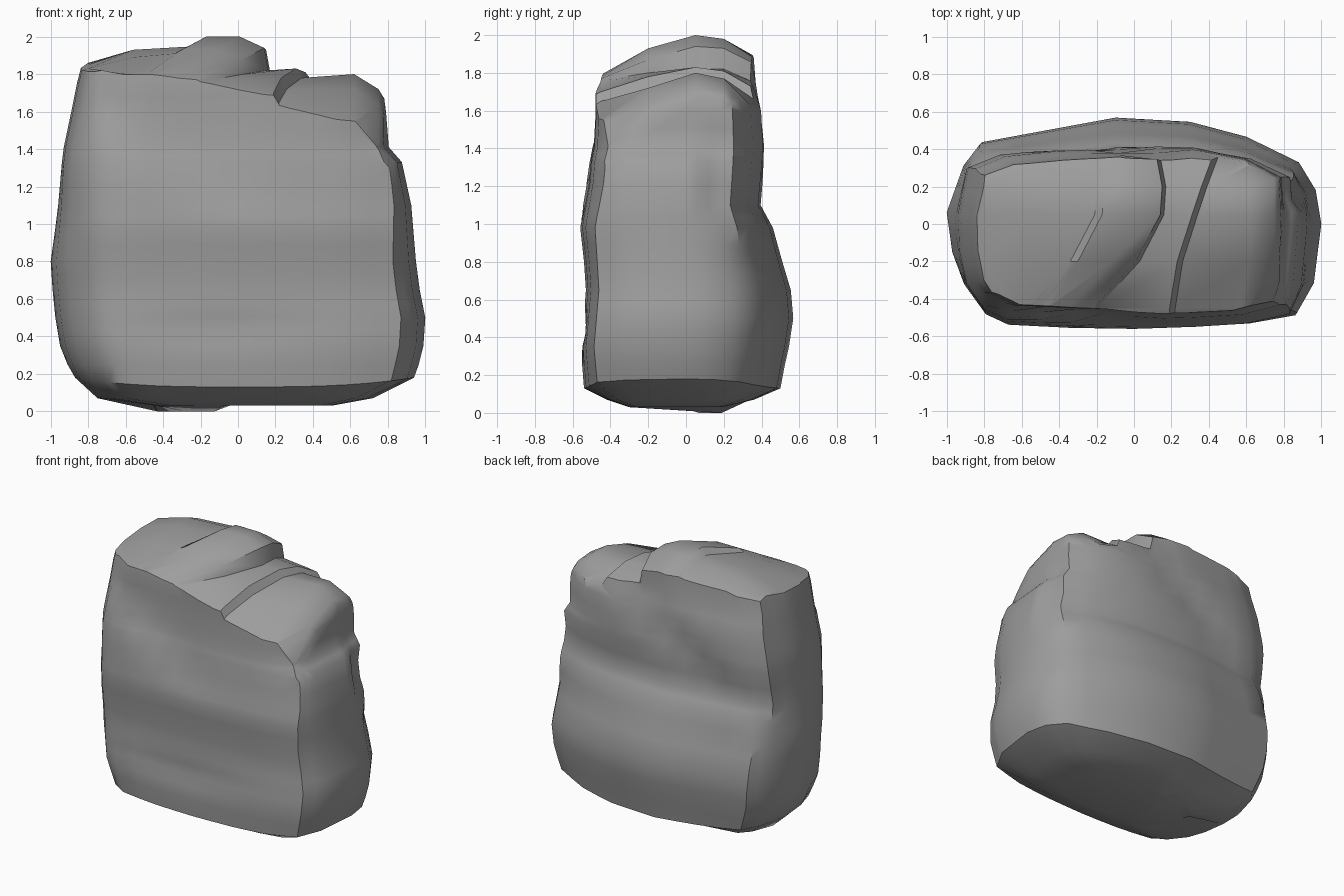
import bpy, bmesh, math

if "Cube" in bpy.data.objects:
    bpy.data.objects.remove(bpy.data.objects["Cube"])

stone = bpy.data.materials.new("grey_stone")
stone.diffuse_color = (0.34, 0.34, 0.34, 1)
stone.use_nodes = True
stone.node_tree.nodes["Principled BSDF"].inputs["Base Color"].default_value = stone.diffuse_color


def make_object(name, rings, closed):
    """Skin a list of equal-length vertex rows, as a closed tube or as an open sheet."""
    bm = bmesh.new()
    rows = [[bm.verts.new(p) for p in r] for r in rings]
    n = len(rows[0])
    for a, b in zip(rows, rows[1:]):
        for i in range(n if closed else n - 1):
            j = (i + 1) % n
            bm.faces.new((a[i], a[j], b[j], b[i]))
    if closed:
        bmesh.ops.triangulate(bm, faces=[bm.faces.new(rows[0][::-1]), bm.faces.new(rows[-1])])
    else:
        # close the sheet downwards into a solid
        res = bmesh.ops.extrude_face_region(bm, geom=bm.faces[:])
        for v in res["geom"]:
            if isinstance(v, bmesh.types.BMVert):
                v.co.z = -0.3
    bmesh.ops.recalc_face_normals(bm, faces=bm.faces)
    mesh = bpy.data.meshes.new(name)
    bm.to_mesh(mesh)
    bm.free()
    mesh.materials.append(stone)
    ob = bpy.data.objects.new(name, mesh)
    bpy.context.collection.objects.link(ob)
    return ob


def mix(a, b, t=.5):
    return tuple(p + (q - p) * t for p, q in zip(a, b))


def refine(outline):
    pts = []
    for a, b in zip(outline, outline[1:] + outline[:1]):
        pts += [a, mix(a, b)]
    return pts


def ramp(t):
    t = min(max(t, 0), 1)
    return t * t * (3 - 2 * t)


def bump(a, b):
    return math.exp(-a * a - b * b)


# Boulder walls: a rounder plan below, a squarer one above, scaled per level
lower = refine([(-.67, -.96), (-.35, -.99), (0, -1), (.35, -.98), (.62, -.95), (.87, -.87),
                (.96, -.58), (1, 0), (.97, .32), (.88, .58), (.6, .82), (.3, .96), (-.1, 1),
                (-.45, .89), (-.83, .77), (-.92, .56), (-1, .12), (-.97, -.28),
                (-.91, -.58), (-.79, -.86)])
upper = refine([(-.72, -.96), (-.35, -.99), (0, -1), (.35, -.98), (.66, -.95), (.92, -.84),
                (.97, -.6), (1, 0), (1, .3), (.99, .6), (.75, .84), (.4, .97), (-.1, 1),
                (-.45, .95), (-.77, .88), (-.95, .72), (-1, .12), (-.99, -.28),
                (-.95, -.6), (-.85, -.86)])

# z, left, right, front, back extents
levels = [(.03, .45, .5, .3, .2), (.07, .75, .72, .42, .36), (.15, .87, .94, .54, .50),
          (.35, .95, .99, .56, .545), (.5, .975, 1, .545, .568), (.65, .99, .97, .53, .555),
          (.8, 1, .95, .54, .51), (.98, .975, .935, .56, .46), (1.1, .96, .925, .55, .395),
          (1.33, .94, .875, .53, .415), (1.41, .93, .805, .515, .42), (1.6, .89, .79, .505, .41),
          (1.75, .86, .77, .505, .37), (2.1, .77, .7, .47, .34)]
dense = []
for a, b in zip(levels, levels[1:]):
    dense += [a, mix(a, b)] if a[0] > .1 else [a]
dense.append(levels[-1])


def wall_point(i, level):
    z, left, right, front, back = level
    u, v = mix(lower[i], upper[i], min(max((z - .8) / .5, 0), 1))
    x = u * (right if u > 0 else left)
    y = v * (back if v > 0 else front)
    if v > .6 and z > .9:
        # diagonal gully across the upper back
        y -= .05 * bump(((z - 1.55) - .75 * (x + .05)) / .12, (x + .1) / .4)
    if v < -.8:
        # upper front set back above a slanting crease, and a groove lower down
        crease = .97 + .75 * max(0, -.1 - x)
        y += (.05 - .03 * ramp((x + .2) / .4)) * ramp((z - crease) / .25)
        y += .025 * bump((z - .43) / .09, (x + .1) / .45)
    if u > .5 and v > .2:
        # rear of the right side set back above a ledge
        x -= .05 * bump((z - 1.22) / .17, 0)
    if .1 < z < .16:
        z += .05 * abs(u) ** 3 - .02
    if z < .04 and u < -.2 and v > .3:
        # lowest foot of the underside
        z = 0
    return x, y, z


boulder = make_object("boulder", [[wall_point(i, l) for i in range(len(lower))]
                                  for l in dense], True)

# Broken top: three stepped slabs, whose break lines b1 and b2 curve across the depth
ys = [-.65, -.45, -.2, .05, .2, .36, .65]
b1 = [-.27, -.2, .03, .16, .17, .14, .12]
b2 = [.2, .2, .24, .32, .37, .43, .5]
columns = [
    (lambda i: -1.1, [1.55, 1.66, 1.70, 1.72, 1.72, 1.66, 1.5]),
    (lambda i: -.8, [1.71, 1.79, 1.83, 1.85, 1.86, 1.80, 1.6]),
    (lambda i: -.56, [1.70, 1.79, 1.89, 1.93, 1.93, 1.86, 1.6]),
    (lambda i: max(-.5, b1[i] - .37), [1.69, 1.79, 1.91, 1.95, 1.95, 1.88, 1.6]),
    (lambda i: max(-.46, b1[i] - .33), [1.69, 1.79, 1.93, 2.00, 1.98, 1.89, 1.6]),
    (lambda i: b1[i] - .15, [1.68, 1.78, 1.93, 2.00, 1.98, 1.88, 1.6]),
    (lambda i: b1[i] - .02, [1.66, 1.77, 1.87, 1.94, 1.93, 1.85, 1.6]),
    (lambda i: b1[i], [1.65, 1.76, 1.80, 1.82, 1.82, 1.75, 1.5]),
    (lambda i: b2[i] - .01, [1.60, 1.70, 1.78, 1.83, 1.81, 1.72, 1.5]),
    (lambda i: b2[i] + .02, [1.52, 1.65, 1.72, 1.78, 1.77, 1.66, 1.45]),
    (lambda i: .62, [1.32, 1.54, 1.72, 1.80, 1.77, 1.61, 1.4]),
    (lambda i: .75, [1.10, 1.36, 1.63, 1.72, 1.71, 1.56, 1.3]),
    (lambda i: 1.1, [.90, .95, 1.05, 1.1, 1.15, 1.1, 1.0]),
]
sheet = [[(fx(i), ys[i], hs[i]) for i in range(len(ys))] for fx, hs in columns]
cutter = make_object("top_cutter", sheet, False)
cutter.hide_render = True

# Trim the walls to the broken top
mod = boulder.modifiers.new("trim_top", "BOOLEAN")
mod.operation = "INTERSECT"
mod.solver = "EXACT"
mod.object = cutter
bpy.context.view_layer.objects.active = boulder
boulder.select_set(True)
bpy.ops.object.modifier_apply(modifier=mod.name)
bpy.data.objects.remove(cutter, do_unlink=True)

# Smooth stone with crisp breaks
bpy.ops.object.shade_smooth_by_angle(angle=math.radians(38))
